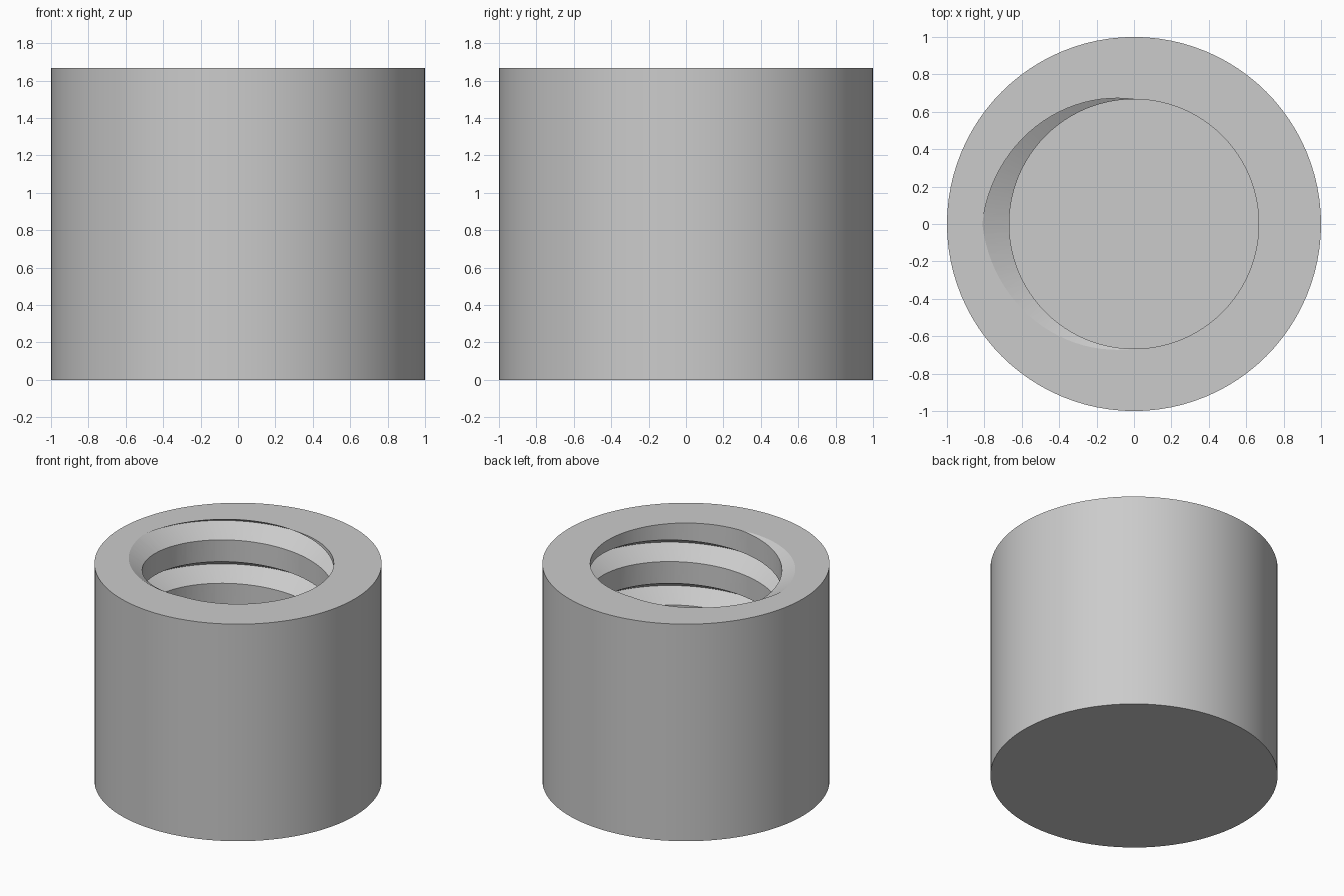
import bpy, bmesh, math

SEG = 96
R_OUT, R_BORE, HEIGHT, FLOOR = 1.0, 0.667, 1.667, 0.333
PITCH, R_ROOT, R_IN = 0.3333, 0.811, 0.6

cube = bpy.data.objects.get("Cube")
if cube:
    bpy.data.objects.remove(cube, do_unlink=True)

grey = bpy.data.materials.new("plain grey")
grey.use_nodes = True
GREY = (0.6, 0.6, 0.6, 1)
grey.diffuse_color = GREY
grey.node_tree.nodes["Principled BSDF"].inputs["Base Color"].default_value = GREY


def cylinder(name, radius, z0, z1):
    bpy.ops.mesh.primitive_cylinder_add(
        vertices=SEG, radius=radius, depth=z1 - z0, location=(0, 0, (z0 + z1) / 2))
    obj = bpy.context.object
    obj.name = name
    obj.data.materials.append(grey)
    return obj


def thread_cutter(turns_below, turns_above):
    """Triangular section swept up a right-handed helix, its root meeting the rim at -x."""
    half = (R_ROOT - R_IN) * math.tan(math.radians(30))
    section = [(R_IN, -half), (R_ROOT, 0), (R_IN, half)]
    bm = bmesh.new()
    rings = []
    for i in range(int(-turns_below * SEG), int(turns_above * SEG) + 1):
        a = math.pi + math.tau * i / SEG
        z = HEIGHT + PITCH * i / SEG
        rings.append([bm.verts.new((r * math.cos(a), r * math.sin(a), z + dz))
                      for r, dz in section])
    for low, high in zip(rings, rings[1:]):
        for k in range(3):
            n = (k + 1) % 3
            bm.faces.new((low[k], low[n], high[n], high[k]))
    bm.faces.new(rings[0])
    bm.faces.new(rings[-1])
    bmesh.ops.triangulate(bm, faces=bm.faces[:])
    bmesh.ops.recalc_face_normals(bm, faces=bm.faces[:])
    mesh = bpy.data.meshes.new("thread_cutter")
    bm.to_mesh(mesh)
    bm.free()
    mesh.materials.append(grey)
    obj = bpy.data.objects.new("thread_cutter", mesh)
    bpy.context.collection.objects.link(obj)
    return obj


# Solid body, blind bore and internal thread
body = cylinder("threaded_sleeve", R_OUT, 0, HEIGHT)
cutters = [cylinder("bore_cutter", R_BORE, FLOOR, HEIGHT + 0.3), thread_cutter(3.5, 1)]

bpy.ops.object.select_all(action='DESELECT')
body.select_set(True)
bpy.context.view_layer.objects.active = body
for cutter in cutters:
    cutter.hide_render = True
    mod = body.modifiers.new(cutter.name, 'BOOLEAN')
    mod.operation = 'DIFFERENCE'
    mod.solver = 'EXACT'
    mod.object = cutter
    bpy.ops.object.modifier_apply(modifier=mod.name)
    bpy.data.objects.remove(cutter, do_unlink=True)

bpy.ops.object.shade_smooth_by_angle(angle=math.radians(25))
